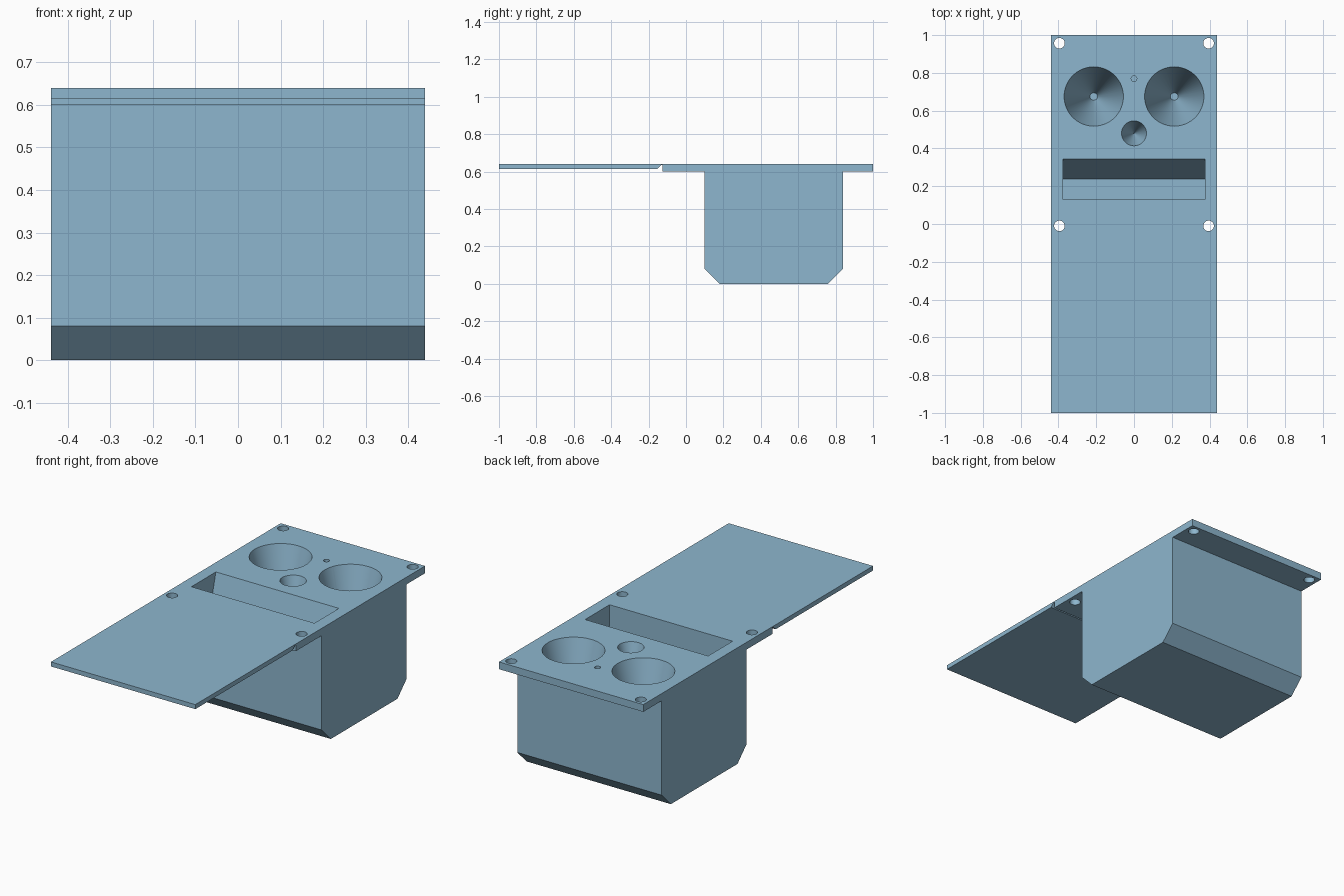
import bpy, bmesh, math

if "Cube" in bpy.data.objects:
    bpy.data.objects.remove(bpy.data.objects["Cube"])

W = 0.44          # half width
TOP = 0.64        # height of the upper surface
SLOPE = math.tan(math.radians(15))

mat = bpy.data.materials.new("soft_blue")
mat.diffuse_color = (0.27, 0.47, 0.62, 1)
mat.use_nodes = True
mat.node_tree.nodes["Principled BSDF"].inputs["Base Color"].default_value = mat.diffuse_color


def prism(name, profile, half_width):
    """Extrude a (y, z) profile along x."""
    bm = bmesh.new()
    face = bm.faces.new([bm.verts.new((-half_width, y, z)) for y, z in profile])
    ext = bmesh.ops.extrude_face_region(bm, geom=[face])
    verts = [v for v in ext["geom"] if isinstance(v, bmesh.types.BMVert)]
    bmesh.ops.translate(bm, verts=verts, vec=(2 * half_width, 0, 0))
    bmesh.ops.recalc_face_normals(bm, faces=bm.faces)
    return make_object(name, bm)


def make_object(name, bm):
    mesh = bpy.data.meshes.new(name)
    bm.to_mesh(mesh)
    bm.free()
    mesh.materials.append(mat)
    obj = bpy.data.objects.new(name, mesh)
    bpy.context.collection.objects.link(obj)
    return obj


def round_cutter(name, x, y, r_top, r_bottom, depth):
    """Tapered round cutter reaching down from just above the top."""
    over = 0.02
    r_over = r_top + (r_top - r_bottom) * over / depth
    bm = bmesh.new()
    bmesh.ops.create_cone(bm, cap_ends=True, segments=64, radius1=r_bottom,
                          radius2=r_over, depth=depth + over)
    bmesh.ops.translate(bm, verts=bm.verts, vec=(x, y, TOP + (over - depth) / 2))
    return make_object(name, bm)


# Tray body: thin flap, folding groove, thick plate and chamfered box
body = prism("tray_body", [
    (-1, TOP), (-1, 0.615), (-0.152, 0.615), (-0.132, 0.635), (-0.125, 0.635),
    (-0.125, 0.60), (0.10, 0.60), (0.10, 0.08), (0.18, 0), (0.76, 0),
    (0.84, 0.08), (0.84, 0.60), (1, 0.60), (1, TOP)], W)

cutters = []
for side, s in (("left", -1), ("right", 1)):
    # Tapered cup recess
    cutters.append(round_cutter(f"{side}_cup_cutter", s * 0.213, 0.675,
                                0.157, 0.02, 0.137 / SLOPE))
    # Screw holes through the plate
    for end, y in (("back", 0.957), ("front", -0.01)):
        cutters.append(round_cutter(f"{side}_{end}_screw_cutter", s * 0.395, y,
                                    0.028, 0.028, 0.1))

# Small pointed recess and pin hole
cutters.append(round_cutter("small_recess_cutter", 0, 0.48, 0.066, 0.001, 0.065 / SLOPE))
cutters.append(round_cutter("pin_hole_cutter", 0, 0.77, 0.015, 0.015, 0.1))

# Slot with a leaning back wall
depth = 0.105 / SLOPE
cutters.append(prism("slot_cutter", [
    (0.13, TOP + 0.02), (0.13, TOP - depth), (0.238, TOP - depth),
    (0.343 + 0.02 * SLOPE, TOP + 0.02)], 0.375))

# Cut the recesses out of the body
bpy.context.view_layer.objects.active = body
for cutter in cutters:
    cutter.hide_render = True
    mod = body.modifiers.new(cutter.name, "BOOLEAN")
    mod.operation = "DIFFERENCE"
    mod.solver = "EXACT"
    mod.object = cutter
    bpy.ops.object.modifier_apply(modifier=mod.name)
    bpy.data.objects.remove(cutter)

body.select_set(True)
bpy.ops.object.shade_smooth_by_angle(angle=math.radians(30))
